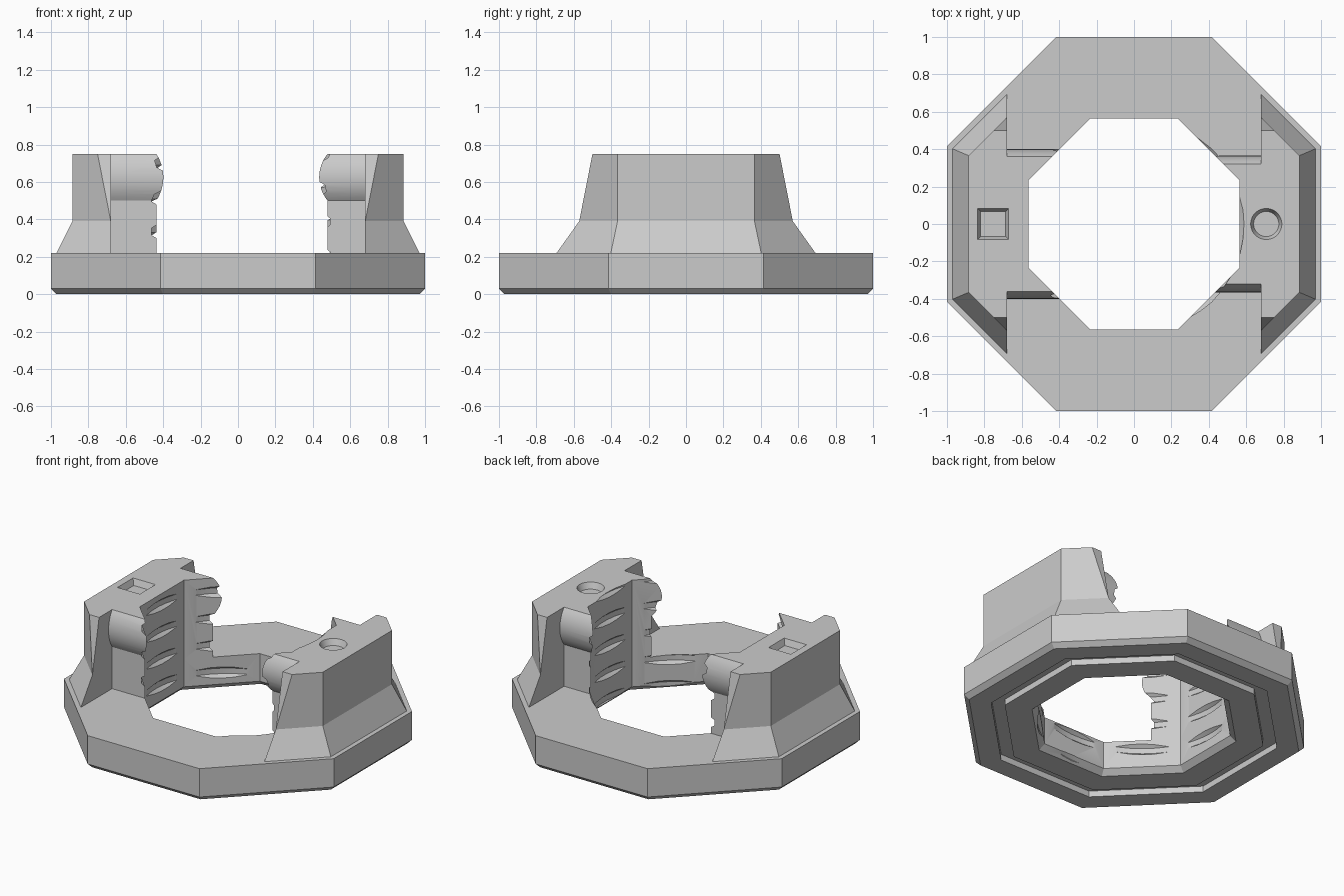
import bpy, bmesh, math
from math import sin, cos, pi, tau

if "Cube" in bpy.data.objects:
    bpy.data.objects.remove(bpy.data.objects["Cube"])

grey = bpy.data.materials.new("light grey")
grey.use_nodes = True
COLOUR = (0.6, 0.6, 0.6, 1)
grey.diffuse_color = COLOUR
grey.node_tree.nodes["Principled BSDF"].inputs["Base Color"].default_value = COLOUR


def finish(name, bm):
    bmesh.ops.recalc_face_normals(bm, faces=bm.faces)
    me = bpy.data.meshes.new(name)
    bm.to_mesh(me)
    bm.free()
    me.materials.append(grey)
    ob = bpy.data.objects.new(name, me)
    bpy.context.collection.objects.link(ob)
    return ob


def skin(name, rings, closed=False):
    """Join rings of points with quads; close end to end, or cap the ends."""
    bm = bmesh.new()
    rows = [[bm.verts.new(p) for p in ring] for ring in rings]
    for a, b in zip(rows, rows[1:] + rows[:1] if closed else rows[1:]):
        for i in range(len(a)):
            j = (i + 1) % len(a)
            bm.faces.new((a[i], a[j], b[j], b[i]))
    if not closed:
        bm.faces.new(rows[0])
        bm.faces.new(rows[-1])
    return finish(name, bm)


def hull(name, points):
    bm = bmesh.new()
    for p in points:
        bm.verts.new(p)
    bmesh.ops.convex_hull(bm, input=bm.verts)
    bmesh.ops.dissolve_limit(bm, angle_limit=0.01, verts=bm.verts, edges=bm.edges)
    return finish(name, bm)


def ngon(n, apothem, z, cx=0.0):
    r = apothem / cos(pi / n)
    return [(cx + r * cos(tau * (k + .5) / n), r * sin(tau * (k + .5) / n), z)
            for k in range(n)]


def boolean(ob, tool, op="DIFFERENCE", discard=False):
    mod = ob.modifiers.new("cut", "BOOLEAN")
    mod.operation, mod.solver, mod.object = op, "EXACT", tool
    bpy.ops.object.select_all(action="DESELECT")
    bpy.context.view_layer.objects.active = ob
    ob.select_set(True)
    bpy.ops.object.modifier_apply(modifier=mod.name)
    if discard:
        bpy.data.objects.remove(tool)


# Dimensions shared by the parts
TOP, DECK, HOLE = 0.75, 0.22, 0.565
STEP_X = 0.68

# Eight-sided bore and the helical thread that nicks its walls
bore = skin("bore_cutter", [ngon(8, HOLE, -.1), ngon(8, HOLE, 1)])
PITCH, SEG = 0.18, 48
thread_rings = []
for i in range(-2 * SEG, 4 * SEG + 1):
    a = tau * i / SEG
    z = 0.225 + PITCH * i / SEG
    thread_rings.append([(r * cos(a), r * sin(a), z + h) for r, h in
                         ((.545, -.055), (.588, -.018), (.588, .018), (.545, .055))])
thread = skin("thread_cutter", thread_rings)

# Base ring: chamfered rim, groove underneath, chamfered bore
profile = [(1, DECK), (1, .03), (.97, 0), (.84, 0), (.84, .04), (.76, .04),
           (.76, 0), (.6, 0), (HOLE, .035), (HOLE, DECK)]
base = skin("base_ring", [ngon(8, a, z) for a, z in profile], closed=True)
boolean(base, thread)


def tower(name, side, wall, bulge):
    """Upright block with flared outer shell and a rounded inner core."""
    both = (1, -1)
    lower = [(side * x, s * y, z) for s in both for x, y, z in
             ((STEP_X, .692, DECK), (.97, .402, DECK),
              (STEP_X, .571, .39), (.885, .366, .39))]
    upper = [(side * x, s * y, z) for s in both for x, y, z in
             ((STEP_X, .571, .39), (.885, .366, .39), (STEP_X, .5, .49),
              (.751, .5, .49), (STEP_X, .5, TOP), (.751, .5, TOP), (.885, .366, TOP))]
    body = hull(name, upper)
    boolean(body, hull("flare", lower), "UNION", True)

    # Core profile with a shallow round bulge near the top of each side
    half, sag = 0.125, bulge - wall
    rad = (half ** 2 + sag ** 2) / (2 * sag)
    span = math.asin(half / rad)
    flank = [(wall, DECK)]
    for k in range(13):
        t = span * (k / 6 - 1)
        flank.append((bulge - rad + rad * cos(t), TOP - half + rad * sin(t)))
    outline = flank + [(-y, z) for y, z in reversed(flank)]
    core = skin("core", [[(side * x, y, z) for y, z in outline] for x in (.36, STEP_X)])
    boolean(body, core, "UNION", True)
    boolean(body, bore)
    boolean(body, thread)
    return body


left_tower = tower("left_tower", 1, .32, .365)
right_tower = tower("right_tower", -1, .362, .4)


def pocket(body, sides, cx):
    """Shallow tapered recess in the top of a tower."""
    tool = skin("pocket", [ngon(sides, a, z, cx) for a, z in
                           ((.067, TOP - .04), (.083, TOP), (.083, TOP + .1))])
    boolean(body, tool, discard=True)


pocket(left_tower, 32, .707)
pocket(right_tower, 4, -.753)

for ob in (base, left_tower, right_tower):
    bpy.ops.object.select_all(action="DESELECT")
    bpy.context.view_layer.objects.active = ob
    ob.select_set(True)
    bpy.ops.object.shade_smooth_by_angle(angle=math.radians(20))

for tool in (bore, thread):
    bpy.data.objects.remove(tool)
